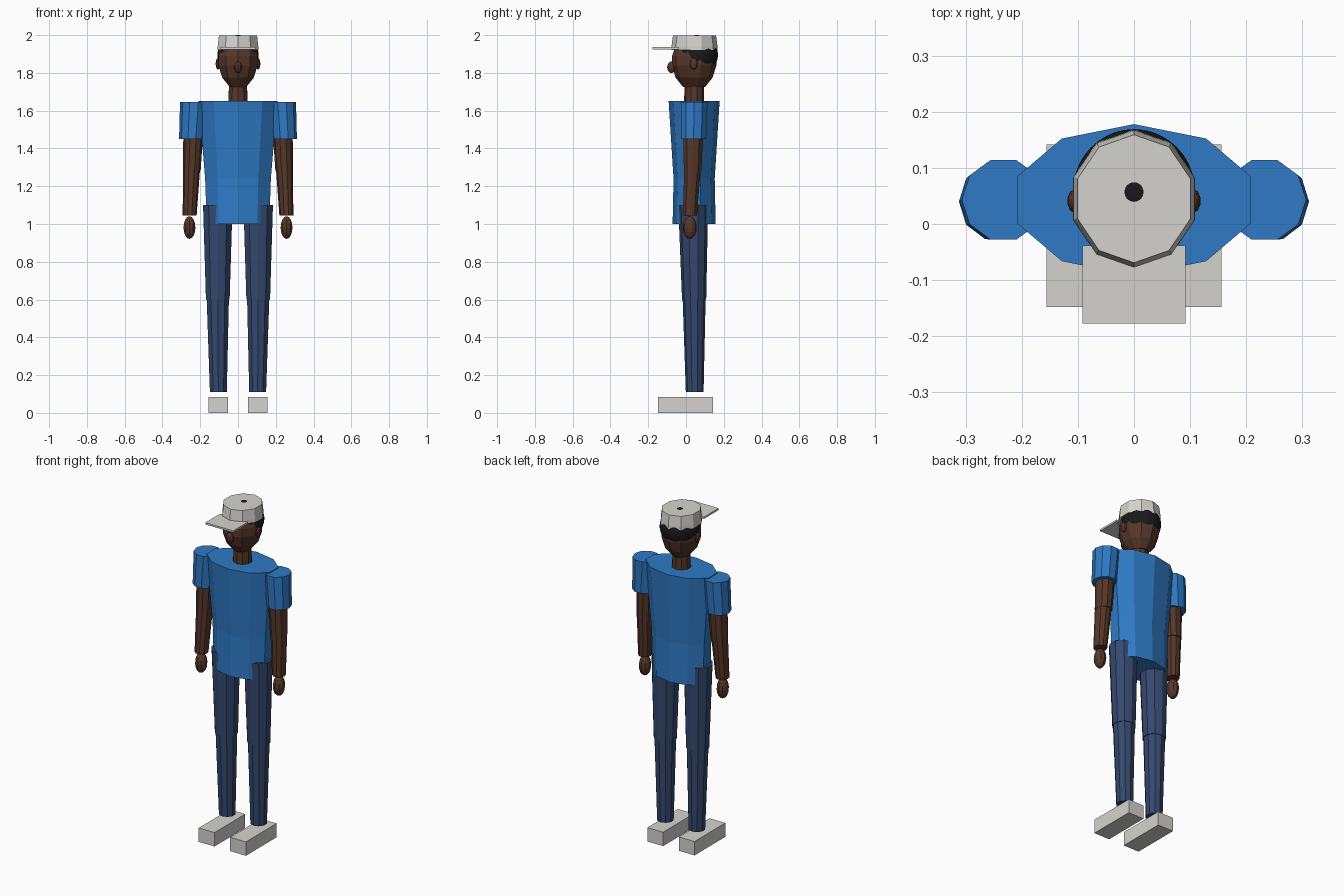
import bpy, bmesh, math
from mathutils import Matrix

if "Cube" in bpy.data.objects:
    bpy.data.objects.remove(bpy.data.objects["Cube"])

CY = 0.043  # body axis in y


def mat(name, rgb):
    m = bpy.data.materials.new(name)
    m.diffuse_color = (*rgb, 1)
    m.use_nodes = True
    m.node_tree.nodes["Principled BSDF"].inputs["Base Color"].default_value = m.diffuse_color
    return m


SHIRT = mat("shirt blue", (0.028, 0.195, 0.56))
JEANS = mat("denim navy", (0.034, 0.066, 0.155))
SKIN = mat("brown skin", (0.092, 0.038, 0.021))
WHITE = mat("off white", (0.66, 0.65, 0.61))
BLACK = mat("black hair", (0.01, 0.01, 0.01))


def finish(bm, name, material):
    bmesh.ops.recalc_face_normals(bm, faces=bm.faces)
    me = bpy.data.meshes.new(name)
    bm.to_mesh(me)
    bm.free()
    me.materials.append(material)
    ob = bpy.data.objects.new(name, me)
    bpy.context.collection.objects.link(ob)
    return ob


def loft(name, rings, material, phase=90, n=10):
    """Capped tube through rings of (x, y, z, rx, ry)."""
    bm = bmesh.new()
    angles = [math.radians(phase + 360 * i / n) for i in range(n)]
    loops = [[bm.verts.new((x + rx * math.cos(a), y + ry * math.sin(a), z)) for a in angles]
             for x, y, z, rx, ry in rings]
    for lo, hi in zip(loops, loops[1:]):
        for i in range(n):
            j = (i + 1) % n
            bm.faces.new((lo[i], lo[j], hi[j], hi[i]))
    bm.faces.new(loops[0])
    bm.faces.new(loops[-1])
    return finish(bm, name, material)


def ball(name, centre, radii, material, u=10, v=8):
    bm = bmesh.new()
    bmesh.ops.create_uvsphere(bm, u_segments=u, v_segments=v, radius=1,
                              matrix=Matrix.Translation(centre) @ Matrix.Diagonal((*radii, 1)))
    return finish(bm, name, material)


def box(name, x, y, z, material):
    bm = bmesh.new()
    centre = [(a + b) / 2 for a, b in (x, y, z)]
    size = [abs(b - a) for a, b in (x, y, z)]
    bmesh.ops.create_cube(bm, size=1,
                          matrix=Matrix.Translation(centre) @ Matrix.Diagonal((*size, 1)))
    return finish(bm, name, material)


# Shirt body
loft("shirt", [(0, CY, 1.0, 0.174, 0.114), (0, CY, 1.24, 0.183, 0.109),
               (0, CY, 1.65, 0.219, 0.135)], SHIRT)

# Neck and head
loft("neck", [(0, CY, 1.62, 0.054, 0.054), (0, CY, 1.76, 0.05, 0.05)], SKIN)
loft("head", [(0, CY, 1.725, 0.046, 0.058), (0, CY, 1.775, 0.088, 0.098),
              (0, CY, 1.84, 0.109, 0.118), (0, CY, 1.89, 0.109, 0.117),
              (0, CY, 1.95, 0.09, 0.095)], SKIN)
ball("nose", (0, -0.077, 1.83), (0.021, 0.023, 0.031), SKIN)

# Hair pokes out below the cap at the back and through its crown
ball("hair", (0, 0.057, 1.895), (0.109, 0.112, 0.105), BLACK, 40, 32)

# Cap
loft("cap", [(0, 0.045, 1.92, 0.114, 0.123), (0, 0.045, 1.94, 0.113, 0.122),
             (0, 0.045, 1.9986, 0.106, 0.114)], WHITE)
box("cap_brim", (-0.092, 0.092), (-0.177, -0.038), (1.925, 1.936), WHITE)

# Paired parts
for side, s in (("left", 1), ("right", -1)):
    ball(f"ear_{side}", (s * 0.106, 0.041, 1.848), (0.013, 0.021, 0.03), SKIN)
    phase = 0 if s > 0 else 180
    loft(f"sleeve_{side}", [(s * 0.245, CY - 0.003, 1.45, 0.067, 0.07),
                            (s * 0.2325, CY, 1.645, 0.0745, 0.0745)], SHIRT, phase)
    loft(f"upper_arm_{side}", [(s * 0.245, 0.035, 1.28, 0.047, 0.049),
                               (s * 0.236, 0.039, 1.5, 0.053, 0.055)], SKIN, phase)
    loft(f"forearm_{side}", [(s * 0.256, 0.021, 1.045, 0.037, 0.039),
                             (s * 0.246, 0.034, 1.29, 0.045, 0.046)], SKIN, phase)
    ball(f"hand_{side}", (s * 0.257, 0.02, 0.981), (0.033, 0.037, 0.06), SKIN)
    loft(f"thigh_{side}", [(s * 0.107, 0.043, 0.6, 0.066, 0.064),
                           (s * 0.107, 0.038, 1.1, 0.082, 0.079)], JEANS)
    loft(f"shin_{side}", [(s * 0.104, 0.046, 0.11, 0.047, 0.047),
                          (s * 0.107, 0.043, 0.61, 0.062, 0.061)], JEANS)
    box(f"shoe_{side}", (s * 0.052, s * 0.156), (-0.148, 0.142), (0, 0.083), WHITE)
